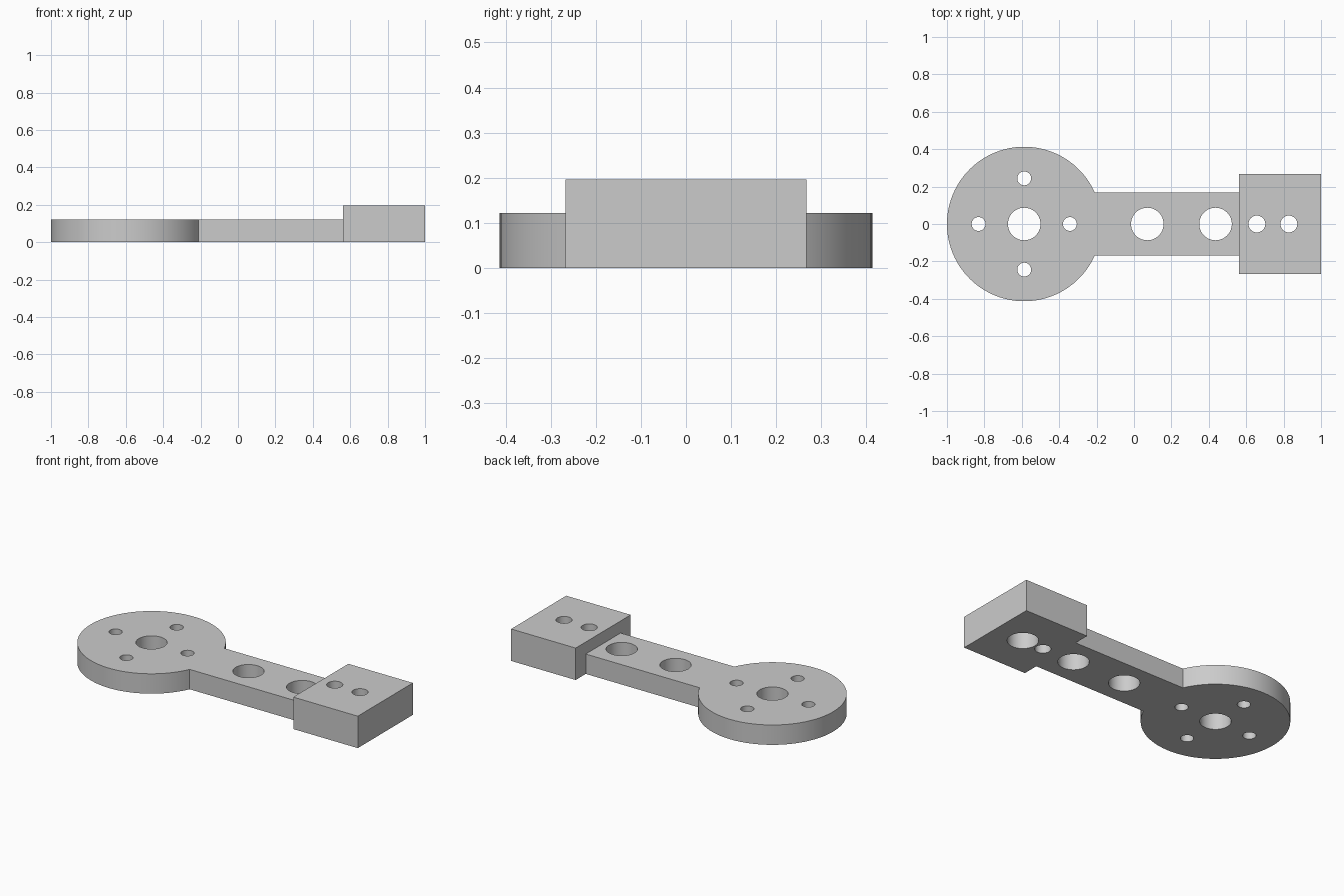
import bpy
import bmesh
from math import asin, cos, pi, sin

if "Cube" in bpy.data.objects:
    bpy.data.objects.remove(bpy.data.objects["Cube"], do_unlink=True)

PLATE_H, BLOCK_H = 0.122, 0.196
DISC_X, DISC_R = -0.587, 0.413
ARM_HALF, BLOCK_HALF = 0.169, 0.267
BLOCK_X0 = 0.562

grey = bpy.data.materials.new("plain_grey")
grey.use_nodes = True
grey.diffuse_color = (0.6, 0.6, 0.6, 1)
grey.node_tree.nodes["Principled BSDF"].inputs["Base Color"].default_value = grey.diffuse_color


def prism(name, outline, z0, z1):
    """Extrude a flat outline upward into a solid."""
    bm = bmesh.new()
    face = bm.faces.new([bm.verts.new((x, y, z0)) for x, y in outline])
    top = bmesh.ops.extrude_face_region(bm, geom=[face])["geom"]
    verts = [v for v in top if isinstance(v, bmesh.types.BMVert)]
    bmesh.ops.translate(bm, verts=verts, vec=(0, 0, z1 - z0))
    bmesh.ops.recalc_face_normals(bm, faces=bm.faces)
    mesh = bpy.data.meshes.new(name)
    bm.to_mesh(mesh)
    bm.free()
    mesh.materials.append(grey)
    obj = bpy.data.objects.new(name, mesh)
    bpy.context.collection.objects.link(obj)
    return obj


def circle(x, y, r, n=64):
    return [(x + r * cos(2 * pi * i / n), y + r * sin(2 * pi * i / n)) for i in range(n)]


def boolean(target, tool, operation):
    """Apply a boolean and remove its helper."""
    tool.hide_render = True
    mod = target.modifiers.new(operation.lower(), "BOOLEAN")
    mod.operation, mod.object, mod.solver = operation, tool, "EXACT"
    bpy.context.view_layer.objects.active = target
    bpy.ops.object.modifier_apply(modifier=mod.name)
    bpy.data.objects.remove(tool, do_unlink=True)


# Round head and arm as one keyhole-shaped plate
start = asin(ARM_HALF / DISC_R)
steps = 96
arc = [start + (2 * pi - 2 * start) * i / steps for i in range(steps + 1)]
outline = [(DISC_X + DISC_R * cos(a), DISC_R * sin(a)) for a in arc]
outline += [(0.7, -ARM_HALF), (0.7, ARM_HALF)]
bracket = prism("bracket_arm", outline, 0, PLATE_H)

# Raised end block
block = prism("end_block", [(BLOCK_X0, -BLOCK_HALF), (1, -BLOCK_HALF),
                            (1, BLOCK_HALF), (BLOCK_X0, BLOCK_HALF)], 0, BLOCK_H)
boolean(bracket, block, "UNION")

# Through holes: hub and arm, bolt circle on the head, pair in the block
BIG, BOLT, PIN, OFFSET = 0.087, 0.037, 0.045, 0.244
holes = [(x, 0, BIG) for x in (DISC_X, 0.071, 0.436)]
holes += [(DISC_X + OFFSET * dx, OFFSET * dy, BOLT)
          for dx, dy in ((1, 0), (-1, 0), (0, 1), (0, -1))]
holes += [(x, 0, PIN) for x in (0.657, 0.828)]
for x, y, r in holes:
    boolean(bracket, prism("hole_cutter", circle(x, y, r), -0.1, 0.3), "DIFFERENCE")

# Wide blind recess under the block
boolean(bracket, prism("recess_cutter", circle(0.801, 0, BIG), -0.1, PLATE_H), "DIFFERENCE")

# Smooth round walls, sharp rims
bpy.ops.object.select_all(action="DESELECT")
bracket.select_set(True)
bpy.context.view_layer.objects.active = bracket
bpy.ops.object.shade_smooth_by_angle(angle=pi / 6)
